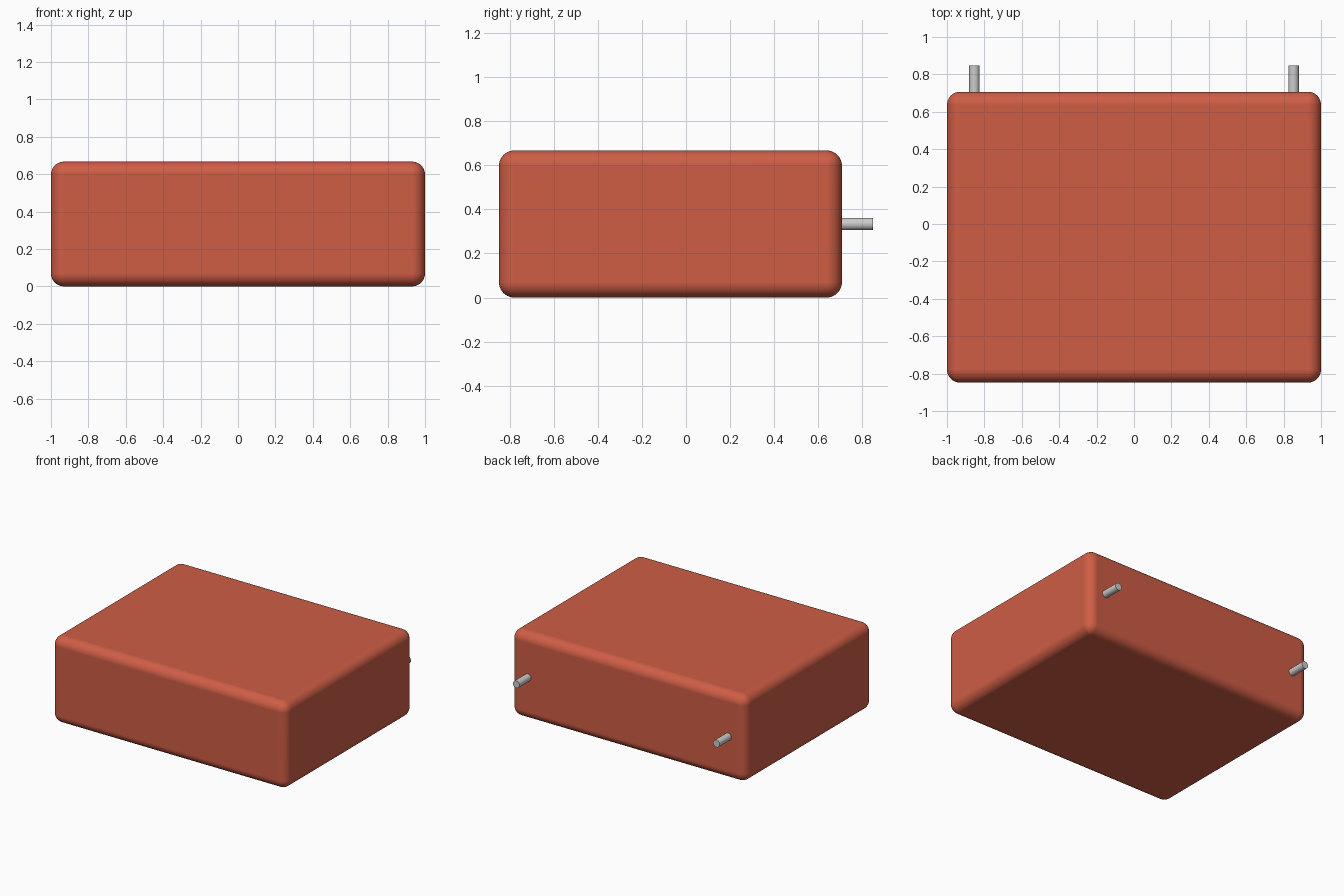
import bpy, bmesh
from math import pi

if "Cube" in bpy.data.objects:
    bpy.data.objects.remove(bpy.data.objects["Cube"])

FRONT, BACK, HEIGHT, RADIUS = -0.848, 0.707, 0.667, 0.07
PIN_X, PIN_R, PIN_END = 0.853, 0.028, 0.848

# Moulded case: box with every edge rounded except those around the flat back
bm = bmesh.new()
bmesh.ops.create_cube(bm, size=1)
for v in bm.verts:
    v.co.x *= 2
    v.co.y = BACK if v.co.y > 0 else FRONT
    v.co.z = HEIGHT if v.co.z > 0 else 0
rounded = [e for e in bm.edges if not all(v.co.y == BACK for v in e.verts)]
bmesh.ops.bevel(bm, geom=rounded, offset=RADIUS, offset_type='OFFSET',
                segments=10, profile=0.5, affect='EDGES', clamp_overlap=True)
bmesh.ops.recalc_face_normals(bm, faces=bm.faces)
mesh = bpy.data.meshes.new("case")
bm.to_mesh(mesh)
bm.free()
case = bpy.data.objects.new("case", mesh)
bpy.context.collection.objects.link(case)

red = bpy.data.materials.new("red_plastic")
red.diffuse_color = (0.62, 0.11, 0.06, 1)
red.use_nodes = True
red.node_tree.nodes["Principled BSDF"].inputs["Base Color"].default_value = red.diffuse_color
mesh.materials.append(red)


def smooth(obj, angle):
    bpy.ops.object.select_all(action='DESELECT')
    obj.select_set(True)
    bpy.context.view_layer.objects.active = obj
    bpy.ops.object.shade_smooth_by_angle(angle=angle)


smooth(case, pi / 6)
weighted = case.modifiers.new("flat_sides", 'WEIGHTED_NORMAL')
weighted.keep_sharp = True

# Two round terminal pins, seated slightly into the back
start = BACK - 0.01
for name, side in (("left_pin", -1), ("right_pin", 1)):
    bpy.ops.mesh.primitive_cylinder_add(
        vertices=32, radius=PIN_R, depth=PIN_END - start,
        location=(side * PIN_X, (start + PIN_END) / 2, HEIGHT / 2),
        rotation=(pi / 2, 0, 0))
    pin = bpy.context.object
    pin.name = name
    smooth(pin, pi / 6)
